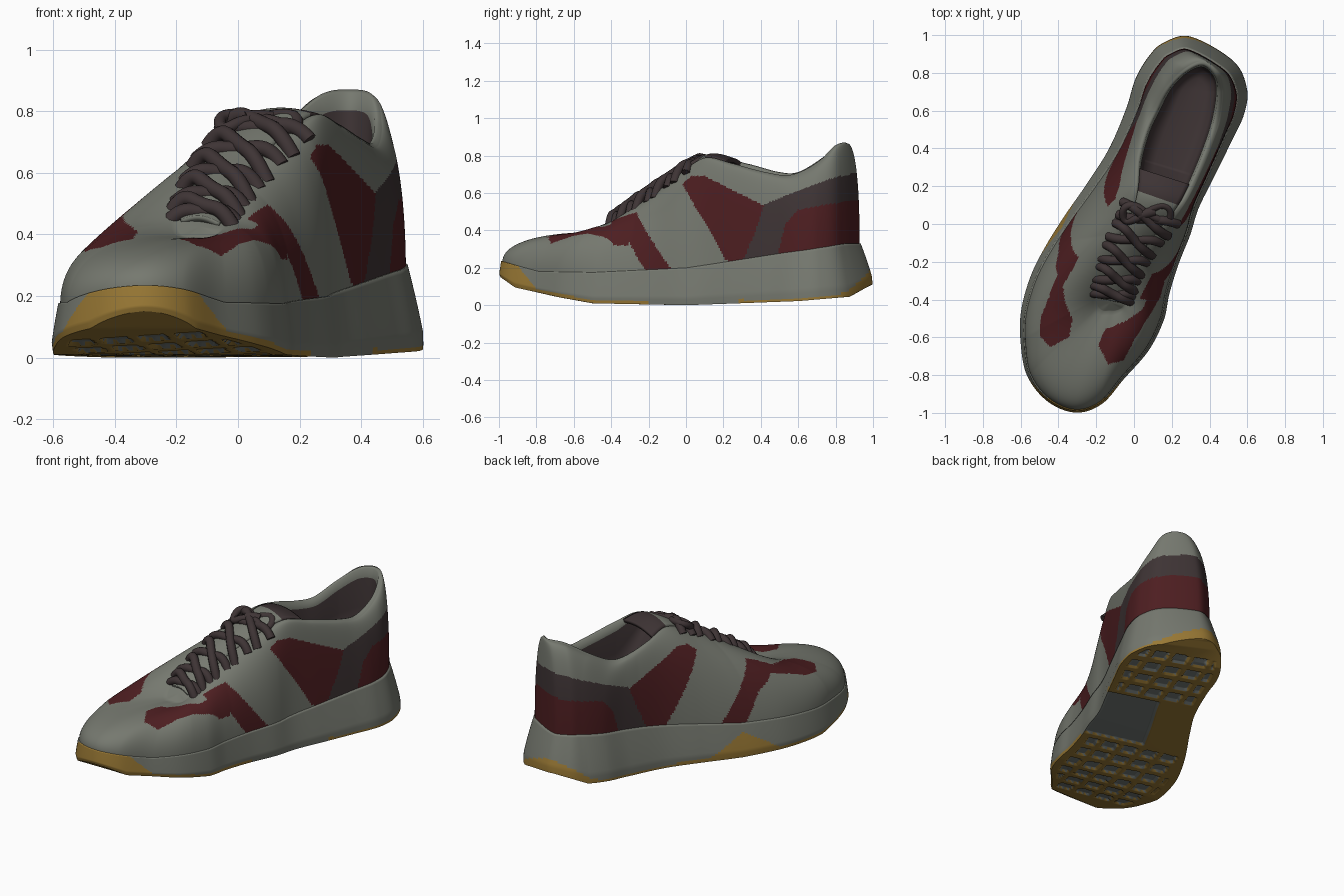
import bpy, bmesh, math
from mathutils import Vector

if "Cube" in bpy.data.objects:
    bpy.data.objects.remove(bpy.data.objects["Cube"], do_unlink=True)


def material(name, rgb):
    mat = bpy.data.materials.new(name)
    mat.use_nodes = True
    color = (*rgb, 1)
    mat.diffuse_color = color
    mat.node_tree.nodes["Principled BSDF"].inputs["Base Color"].default_value = color
    return mat


GREY, RED, BROWN, GUM, SLATE = range(5)
MATS = [material("warm grey", (.18, .19, .16)), material("dark red", (.075, .013, .015)),
        material("dark brown", (.048, .034, .035)), material("gum yellow", (.32, .19, .035)),
        material("slate grey", (.17, .19, .18))]


# ---- helpers ----
def closed_spline(points, per):
    """Smooth closed loop through the points, with `per` samples for each."""
    pts = [Vector(p) for p in points]
    out = []
    for i in range(len(pts)):
        a, b, c, d = (pts[(i + o) % len(pts)] for o in (-1, 0, 1, 2))
        for s in range(per):
            t = s / per
            out.append(.5 * (2 * b + (c - a) * t + (2 * a - 5 * b + 4 * c - d) * t * t
                             + (3 * b - a - 3 * c + d) * t ** 3))
    return out


def ramp(x, table):
    """Piecewise linear lookup."""
    if x <= table[0][0]:
        return table[0][1]
    for (x0, v0), (x1, v1) in zip(table, table[1:]):
        if x <= x1:
            return v0 + (v1 - v0) * (x - x0) / (x1 - x0)
    return table[-1][1]


def inside(x, y, poly):
    hit = False
    for (x0, y0), (x1, y1) in zip(poly, poly[1:] + poly[:1]):
        if (y0 > y) != (y1 > y) and x < x0 + (x1 - x0) * (y - y0) / (y1 - y0):
            hit = not hit
    return hit


def grid_object(name, rows, closed, paint):
    """Skin a grid of points; paint(center, row, column) picks the material."""
    bm = bmesh.new()
    verts = [[bm.verts.new(p) for p in row] for row in rows]
    cols = len(rows[0])
    for r in range(len(rows) - 1):
        for c in range(cols if closed else cols - 1):
            n = (c + 1) % cols
            face = bm.faces.new((verts[r][c], verts[r][n], verts[r + 1][n], verts[r + 1][c]))
            face.material_index = paint(face.calc_center_median(), r, c)
            face.smooth = True
    bmesh.ops.remove_doubles(bm, verts=bm.verts, dist=.0004)
    mesh = bpy.data.meshes.new(name)
    bm.to_mesh(mesh)
    bm.free()
    for mat in MATS:
        mesh.materials.append(mat)
    obj = bpy.data.objects.new(name, mesh)
    bpy.context.collection.objects.link(obj)
    return obj


# ---- guide loops: toe, along +x to the heel, back along -x ----
K = 20
SOLE = closed_spline([
    (-.31, -1), (-.17, -.955), (-.05, -.82), (.08, -.67), (.16, -.51), (.19, -.37), (.24, -.21),
    (.3, -.06), (.345, .08), (.425, .24), (.52, .43), (.59, .58), (.605, .72), (.53, .87),
    (.3, 1), (.15, .965), (.07, .89), (0, .77), (-.05, .61), (-.14, .4), (-.26, .21),
    (-.37, .05), (-.47, -.11), (-.55, -.27), (-.6, -.45), (-.605, -.61), (-.57, -.8), (-.46, -.94)], K)
RIM = closed_spline([
    (-.13, -.46, .39), (-.1, -.46, .39), (-.07, -.45, .4), (-.05, -.43, .42), (-.03, -.38, .45),
    (0, -.28, .52), (.06, -.15, .61), (.16, -.02, .71), (.26, .1, .785), (.34, .25, .745),
    (.41, .42, .7), (.45, .56, .685), (.465, .7, .75), (.445, .8, .845), (.37, .86, .865),
    (.27, .82, .85), (.17, .72, .77), (.1, .6, .7), (.05, .5, .7), (.01, .35, .74),
    (0, .19, .78), (-.03, .06, .74), (-.1, -.08, .66), (-.15, -.22, .57), (-.19, -.34, .48),
    (-.2, -.4, .43), (-.19, -.44, .4), (-.165, -.46, .39)], K)
N = len(SOLE)
SOLE_TOP = [(-1, .235), (-.8, .18), (-.5, .175), (0, .2), (.5, .28), (.92, .33)]
SOLE_LOW = [(-1, .15), (-.92, .095), (-.68, .042), (-.5, .01), (0, 0), (.28, .01), (.6, .022), (.88, .045), (1, .11)]


def along(p):
    return .283 * p.x + .959 * p.y


def across(p):
    return .959 * p.x - .283 * p.y


def station(i):
    return min(i, N - i) / K


def inset(i, dist):
    t = (SOLE[(i + 1) % N] - SOLE[i - 1]).normalized()
    return SOLE[i] - Vector((t.y, -t.x)) * dist


def flare(i):
    waist = .022 if i < N / 2 else .04
    return ramp(SOLE[i].y, [(-1, .012), (0, waist), (.9, .07)])


def middle(i):
    j = max(3 * K, min(12 * K, min(i, N - i)))
    return (RIM[j] + RIM[N - j]) / 2


# ---- midsole wall ----
LAYERS = 20
rows = []
for v in range(LAYERS + 2):
    t = min(v / LAYERS, 1)
    row = []
    for i in range(N):
        d = flare(i) * t ** 1.2 + .008 * max(0, 1 - 5 * t) + (.08 if v > LAYERS else 0)
        p = inset(i, d)
        low, top = ramp(SOLE[i].y, SOLE_LOW), ramp(SOLE[i].y, SOLE_TOP)
        row.append((p.x, p.y, low + (top - low) * t))
    rows.append(row)


def paint_midsole(p, r, c):
    rise = p.z - ramp(SOLE[c].y, SOLE_LOW)
    limit = .018 + max(0, -.8 - p.y) + max(0, p.y - .82) * .35
    if c > N / 2:
        limit += max(0, .13 - abs(p.y + .02) * .7)
    elif -.2 < p.y < .28:
        limit = 0
    return GUM if rise < limit else GREY


grid_object("midsole", rows, True, paint_midsole)

# ---- outsole with recessed tread pockets and an open arch ----
ACROSS = 60


def tread(p, s):
    a, b = along(p), across(p)
    if -.08 < a < .4:
        return SLATE if s > .42 else GUM
    pocket = (a % .13) > .05 and (b % .125) > .04 and .08 < s < .92 and -.88 < a < .9
    return SLATE if pocket else GUM


rows = []
for j in range(N // 2 + 1):
    right, left = inset(j, .008), inset((N - j) % N, .008)
    zr, zl = (ramp(SOLE[q % N].y, SOLE_LOW) for q in (j, N - j))
    row = []
    for s in range(ACROSS + 1):
        f = s / ACROSS
        p = right.lerp(left, f)
        z = zr + (zl - zr) * f
        if tread(p, 1 - f) == SLATE and s > 0:
            z += .012
        row.append((p.x, p.y, z))
    rows.append(row)
grid_object("outsole", rows, False, lambda p, r, c: tread(p, 1 - (c + .5) / ACROSS))

# ---- upper: outer wall, padded lip, lining and insole in one skin ----
WALL = 60
LIP = [(.06, .012, 0), (.14, .008, 0), (.2, -.02, .05), (.22, 0, .5), (.3, 0, .95), (.6, 0, 1), (1, 0, 1)]
FLOOR = .4
ROUND_RIGHT = [(-.6, 1), (-.3, .75), (0, .95), (.5, .75), (.85, 1)]
ROUND_LEFT = [(-.6, 1), (-.1, .55), (.5, .6), (.85, 1)]
rows = []
for v in range(WALL + 1):
    t = v / WALL
    ang = t * math.pi / 2
    row = []
    for i in range(N):
        foot = inset(i, flare(i) + .006)
        base = Vector((foot.x, foot.y, ramp(SOLE[i].y, SOLE_TOP) - .012))
        w = ramp(base.y, ROUND_RIGHT if i < N / 2 else ROUND_LEFT)
        h = (1 - w) * t + w * (1 - max(0, math.cos(ang)) ** .85)
        up = (1 - w) * t + w * math.sin(ang) ** .85
        p = base.lerp(RIM[i], h)
        p.z = base.z + (RIM[i].z - base.z) * up
        row.append(p)
    rows.append(row)
for f, lift, sink in LIP:
    row = []
    for i in range(N):
        p = RIM[i].lerp(middle(i), f)
        opening = ramp(station(i), [(7.6, 0), (9, 1)])
        depth = opening * sink
        p.z = (p.z + lift * opening) * (1 - depth) + FLOOR * depth
        row.append(p)
    rows.append(row)

# panels: side panels use (along, height), the toe patch uses (along, distance from centre)
QUARTER = [(.05, .65), (.1, .69), (.18, .69), (.53, .53), (.48, .4), (.37, .15)]
BAND = [(.53, .54), (1, .72), (1.1, .73), (1.1, .58), (.72, .51), (.65, .43), (.58, .15), (.37, .15), (.48, .4)]
HEEL = [(1.1, .58), (.72, .51), (.65, .43), (.58, .15), (1.1, .15)]
STRIPE = [(-.38, .47), (-.25, .53), (-.2, .46), (.03, .15), (-.13, .15), (-.26, .36), (-.36, .42)]
TOE_PATCH = [(-.75, .16), (-.67, .08), (-.58, .09), (-.5, .17), (-.42, .22), (-.25, .21), (-.25, .28),
             (-.42, .27), (-.5, .26), (-.62, .25), (-.71, .23)]


def paint_upper(p, r, c):
    if r >= WALL:
        return BROWN if r > WALL + 2 and station(c) > 7.6 else GREY
    a = along(p)
    side = abs(across(p) - ramp(a, [(-.6, -.08), (-.15, 0)]))
    if inside(a, p.z, BAND):
        return BROWN
    if inside(a, p.z, QUARTER) or inside(a, p.z, HEEL):
        return RED
    if side > .18 and inside(a, p.z, STRIPE):
        return RED
    return RED if p.z > .32 and inside(a, side, TOE_PATCH) else GREY


grid_object("upper", rows, True, paint_upper)

# ---- tongue ----
rows = []
first, last = int(3.2 * K), int(8.7 * K)
for j in range(first, last + 1):
    row = []
    for s in range(13):
        f = .08 + .84 * s / 12
        p = RIM[N - j].lerp(RIM[j], f)
        p.z += .004 + .025 * math.sin(math.pi * f)
        row.append(p)
    rows.append(row)
tongue = grid_object("tongue", rows, False, lambda p, r, c: BROWN if r + first > 7.9 * K else GREY)
thick = tongue.modifiers.new("thickness", "SOLIDIFY")
thick.thickness = .025


# ---- laces ----
def lace(name, points, radius=.025):
    curve = bpy.data.curves.new(name, "CURVE")
    curve.dimensions = "3D"
    curve.bevel_depth, curve.bevel_resolution, curve.use_fill_caps = radius, 3, True
    line = curve.splines.new("NURBS")
    line.points.add(len(points) - 1)
    for point, co in zip(line.points, points):
        point.co = (*co, 1)
    line.order_u, line.use_endpoint_u, line.resolution_u = 3, True, 6
    curve.materials.append(MATS[BROWN])
    obj = bpy.data.objects.new(name, curve)
    bpy.context.collection.objects.link(obj)
    bpy.ops.object.select_all(action="DESELECT")
    obj.select_set(True)
    bpy.context.view_layer.objects.active = obj
    bpy.ops.object.convert(target="MESH")
    bpy.ops.object.shade_smooth()


def eyelet(r, side, reach):
    i = int(r * K)
    p = middle(i).lerp(RIM[i if side > 0 else N - i], reach)
    return p + Vector((0, 0, .01 - .09 * max(0, reach - 1)))


for n in range(5):
    r = 3.6 + .8 * n
    for side in (-1, 1):
        over = Vector((0, 0, .026 + .01 * side))
        lace(f"lace_{n}_{'right' if side > 0 else 'left'}",
             [eyelet(r, side, 1.45), eyelet(r, side, .95) + over, middle(int((r + .25) * K)) + over,
              eyelet(r + .5, -side, .95) + over, eyelet(r + .5, -side, 1.4)])

# bow: knot and two loops lying flat on the tongue
knot = middle(int(7.3 * K)) + Vector((-.02, 0, .025))
lace("lace_knot", [knot + Vector((-.04, -.01, 0)), knot + Vector((0, 0, .01)), knot + Vector((.04, .01, 0))], .028)
for side, word in ((-1, "left"), (1, "right")):
    offsets = [(0, 0, 0), (.06, .05, .02), (.13, .03, .01), (.12, -.05, -.04), (.05, -.03, 0), (0, 0, 0)]
    lace(f"bow_loop_{word}", [knot + Vector((side * x, y, z)) for x, y, z in offsets], .02)
